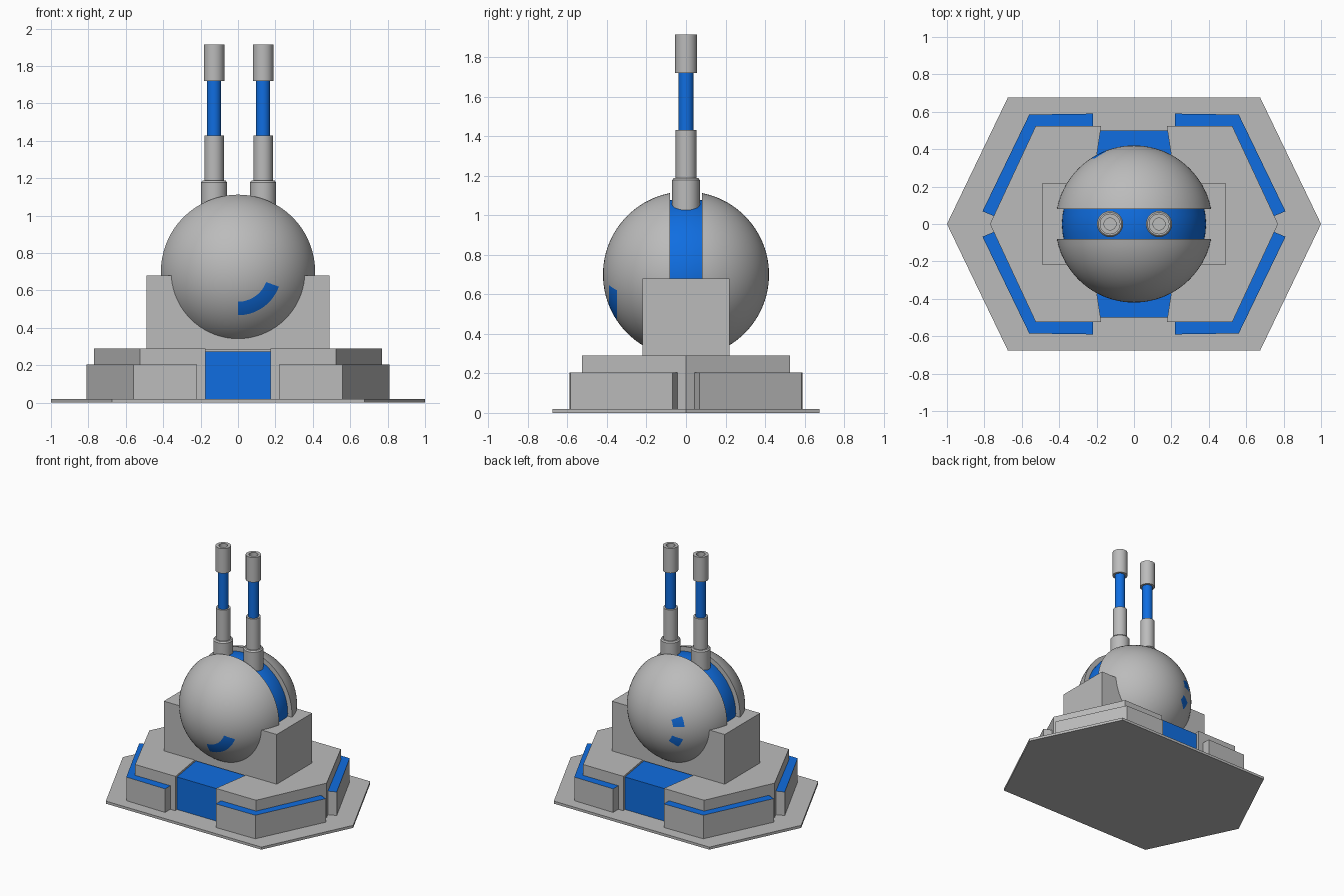
import bpy, bmesh, math

if "Cube" in bpy.data.objects:
    bpy.data.objects.remove(bpy.data.objects["Cube"])


def material(name, rgb):
    m = bpy.data.materials.new(name)
    m.diffuse_color = (*rgb, 1)
    m.use_nodes = True
    m.node_tree.nodes["Principled BSDF"].inputs["Base Color"].default_value = m.diffuse_color
    return m


GRAY = material("light gray", (0.5, 0.5, 0.5))
BLUE = material("bright blue", (0.005, 0.155, 0.75))


def finish(name, bm, mats, smooth=False, normals=True):
    if normals:
        bmesh.ops.recalc_face_normals(bm, faces=bm.faces)
    me = bpy.data.meshes.new(name)
    bm.to_mesh(me)
    bm.free()
    for m in mats:
        me.materials.append(m)
    ob = bpy.data.objects.new(name, me)
    bpy.context.collection.objects.link(ob)
    if smooth:
        bpy.ops.object.select_all(action='DESELECT')
        ob.select_set(True)
        bpy.context.view_layer.objects.active = ob
        bpy.ops.object.shade_smooth_by_angle(angle=math.radians(35))
    return ob


def prism(name, outline, z0, z1, mats, blue_top=False):
    """Vertical extrusion of an xy outline."""
    bm = bmesh.new()
    low = [bm.verts.new((x, y, z0)) for x, y in outline]
    high = [bm.verts.new((x, y, z1)) for x, y in outline]
    bm.faces.new(low)
    top = bm.faces.new(high)
    n = len(outline)
    for i in range(n):
        j = (i + 1) % n
        bm.faces.new((low[i], low[j], high[j], high[i]))
    if blue_top:
        top.material_index = 1
    return finish(name, bm, mats)


def lathe(bm, profile, place, angles, rule=None):
    """Revolve (radius, height) points; radius 0 closes to a single point."""
    rows = []
    for r, h in profile:
        if r == 0:
            rows.append([bm.verts.new(place(0, 0, h))] * len(angles))
        else:
            rows.append([bm.verts.new(place(r * math.cos(a), r * math.sin(a), h))
                         for a in angles])
    n = len(angles)
    for k in range(len(rows) - 1):
        for i in range(n):
            j = (i + 1) % n
            quad = [rows[k][i], rows[k][j], rows[k + 1][j], rows[k + 1][i]]
            f = bm.faces.new(list(dict.fromkeys(quad)))
            if rule:
                f.material_index = rule(k, i)


def ring(n):
    return [2 * math.pi * i / n for i in range(n)]


# Hexagonal ground plate
prism("ground_plate", [(1, 0), (0.675, 0.675), (-0.675, 0.675), (-1, 0),
                       (-0.675, -0.675), (0.675, -0.675)], 0, 0.02, [GRAY])

# Hexagonal deck with a dovetail notch in the front and back
deck = [(0.77, 0), (0.525, 0.525), (0.175, 0.525), (0.225, 0.2),
        (-0.225, 0.2), (-0.175, 0.525), (-0.525, 0.525)]
deck += [(-x, -y) for x, y in deck]
prism("deck", deck, 0.02, 0.29, [GRAY])

# Blue blocks in the notches, and armour pads around the four corners
for sy, end in ((-1, "front"), (1, "back")):
    prism(end + "_block", [(-0.18, sy * 0.5), (0.18, sy * 0.5),
                           (0.226, sy * 0.19), (-0.226, sy * 0.19)],
          0.02, 0.275, [BLUE])
    for sx, side in ((-1, "left"), (1, "right")):
        pad = [(0.22, 0.52), (0.22, 0.59), (0.56, 0.585),
               (0.81, 0.068), (0.75, 0.043), (0.525, 0.525)]
        prism(f"{end}_{side}_pad", [(sx * x, sy * y) for x, y in pad],
              0.02, 0.205, [GRAY, BLUE], blue_top=True)

# Cradle that holds the turret ball
prism("cradle", [(-0.49, -0.22), (0.49, -0.22), (0.49, 0.22), (-0.49, 0.22)],
      0.285, 0.68, [GRAY])

# Turret shells: two ball caps either side of a slot, with curved blue marks
R, CZ, STEP = 0.42, 0.7, math.radians(3.733)
cap = [(R * math.sin(k * STEP), R * math.cos(k * STEP)) for k in range(22)]
cap[0] = (0, R)
cap[-1] = (math.sqrt(R * R - 0.08 ** 2), 0.08)
cap.append((0, 0.08))
marks = {-1: [(270, 340)], 1: [(155, 175), (200, 220)]}
for sy, end in ((-1, "front"), (1, "back")):
    bm = bmesh.new()

    def mark(k, i, spans=marks[sy]):
        return int(6 <= k < 9 and any(a <= i * 5 < b for a, b in spans))

    lathe(bm, cap, lambda u, v, h, s=sy: (u, s * h, CZ + v), ring(72), mark)
    finish(end + "_shell", bm, [GRAY, BLUE], smooth=True)

# Blue inner ball seen through the slot
bm = bmesh.new()
core = [(0, 0.09)] + [(math.sqrt(0.385 ** 2 - y * y), y)
                      for y in (0.09, 0.045, 0, -0.045, -0.09)] + [(0, -0.09)]
lathe(bm, core, lambda u, v, h: (u, h, CZ + v), ring(72))
finish("inner_ball", bm, [BLUE], smooth=True)

# Twin barrels with collar, sleeve, blue tube and hollow muzzle
barrel = [(0, 0.98), (0.07, 0.98), (0.07, 1.178), (0.062, 1.188), (0.052, 1.188),
          (0.052, 1.43), (0.038, 1.43), (0.038, 1.72), (0.055, 1.72),
          (0.055, 1.915), (0.032, 1.915), (0.032, 1.86), (0, 1.86)]
for cx, side in ((-0.128, "left"), (0.134, "right")):
    bm = bmesh.new()
    lathe(bm, barrel, lambda u, v, h, c=cx: (c + u, v, h), ring(32),
          lambda k, i: int(k == 6))
    finish(side + "_barrel", bm, [GRAY, BLUE], smooth=True)
